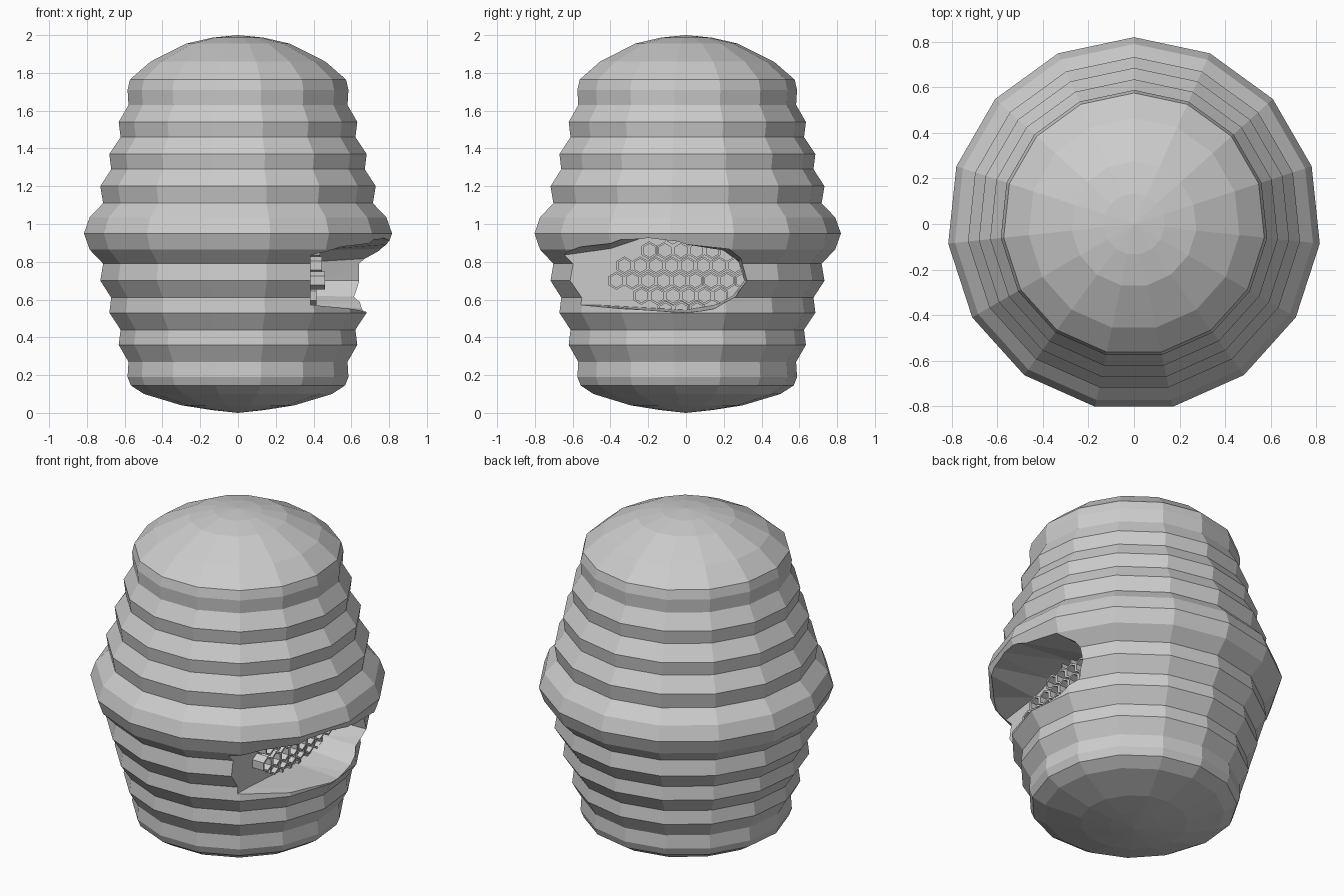
import bpy
import math

if "Cube" in bpy.data.objects:
    bpy.data.objects.remove(bpy.data.objects["Cube"])

SIDES = 15


def make_object(name, verts, faces):
    mesh = bpy.data.meshes.new(name)
    mesh.from_pydata(verts, [], faces)
    mesh.update()
    obj = bpy.data.objects.new(name, mesh)
    bpy.context.collection.objects.link(obj)
    return obj


def bridge(start_a, start_b, n):
    return [(start_a + i, start_a + (i + 1) % n, start_b + (i + 1) % n, start_b + i)
            for i in range(n)]


# Ribbed hive body: (radius, z), coils mirrored about the widest ring
MID = 0.95
coils = [(0.79, 0.085), (0.718, 0.16), (0.733, 0.25), (0.675, 0.34), (0.685, 0.42),
         (0.625, 0.51), (0.635, 0.59), (0.583, 0.68), (0.588, 0.76)]
bottom = [(0.14, 0.015), (0.30, 0.04), (0.50, 0.10), (0.57, 0.145)]
top = [(0.575, 1.765), (0.465, 1.86), (0.275, 1.955), (0.135, 1.987)]
profile = (bottom + [(r, MID - d) for r, d in reversed(coils)] + [(0.82, MID)]
           + [(r, MID + d) for r, d in coils] + top)

verts, faces = [], []
for r, z in profile:
    for i in range(SIDES):
        a = math.pi / 2 + i * 2 * math.pi / SIDES
        verts.append((r * math.cos(a), r * math.sin(a), z))
for k in range(len(profile) - 1):
    faces += bridge(k * SIDES, (k + 1) * SIDES, SIDES)
low, high = len(verts), len(verts) + 1
verts += [(0, 0, 0), (0, 0, 2)]
last = (len(profile) - 1) * SIDES
for i in range(SIDES):
    j = (i + 1) % SIDES
    faces += [(low, j, i), (high, last + i, last + j)]
hive = make_object("hive_body", verts, faces)

# Opening on the right side: loft from the back wall to a flared mouth (y, z)
BACK_X, MOUTH_X = 0.385, 0.90
back = [(0.31, 0.70), (0.28, 0.80), (0.20, 0.86), (-0.05, 0.945), (-0.25, 0.92), (-0.40, 0.87),
        (-0.90, 0.80), (-0.90, 0.58), (-0.45, 0.57), (0.0, 0.545), (0.15, 0.57), (0.25, 0.62)]
mouth = [(0.335, 0.70), (0.30, 0.83), (0.24, 0.87), (-0.05, 0.90), (-0.25, 0.92), (-0.40, 0.915),
         (-0.90, 0.90), (-0.90, 0.53), (-0.45, 0.53), (0.0, 0.52), (0.15, 0.535), (0.28, 0.61)]
n = len(back)
verts = [(BACK_X, y, z) for y, z in back] + [(MOUTH_X, y, z) for y, z in mouth]
faces = [tuple(reversed(range(n))), tuple(range(n, 2 * n))]
for a, b, c, d in bridge(0, n, n):
    faces += [(a, b, c), (a, c, d)]
cutter = make_object("opening_cutter", verts, faces)
cutter.hide_render = True
cutter.hide_viewport = True

cut = hive.modifiers.new("opening", 'BOOLEAN')
cut.operation = 'DIFFERENCE'
cut.solver = 'EXACT'
cut.object = cutter

# Honeycomb: hexagonal tubes in staggered rows (first y, count, z, front x)
rows = [(-0.108, 3, 0.545, 0.405), (-0.236, 6, 0.62, 0.415), (-0.368, 9, 0.70, 0.46),
        (-0.326, 8, 0.78, 0.445), (-0.194, 5, 0.86, 0.435), (-0.07, 1, 0.93, 0.43)]
verts, faces = [], []
for y0, count, z0, front in rows:
    for c in range(count):
        base = len(verts)
        y1 = y0 + c * 0.0835
        # outer back, outer front, inner front, inner back
        for x, r in ((0.37, 0.048), (front, 0.048), (front, 0.036), (0.37, 0.036)):
            for i in range(6):
                a = math.pi / 6 + i * math.pi / 3
                verts.append((x, y1 + r * math.cos(a), z0 + r * math.sin(a)))
        for k in range(4):
            faces += bridge(base + 6 * k, base + 6 * ((k + 1) % 4), 6)
        faces = faces
comb = make_object("honeycomb", verts, [tuple(reversed(f)) for f in faces])

# Consistent outward normals
import bmesh
for obj in (hive, cutter, comb):
    bm = bmesh.new()
    bm.from_mesh(obj.data)
    bmesh.ops.recalc_face_normals(bm, faces=bm.faces)
    bm.to_mesh(obj.data)
    bm.free()
